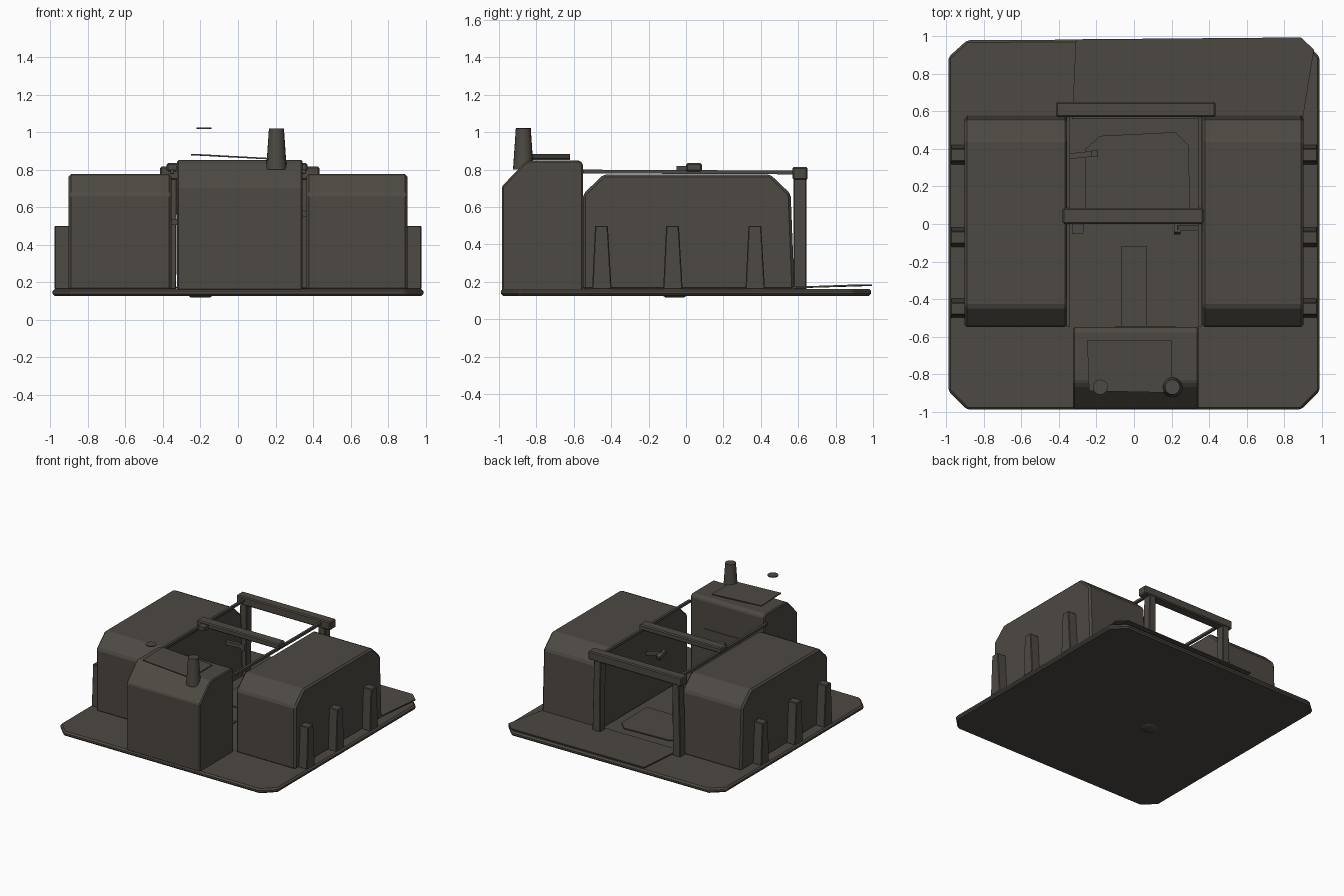
import bpy, bmesh, math
from mathutils import Vector

if "Cube" in bpy.data.objects:
    bpy.data.objects.remove(bpy.data.objects["Cube"], do_unlink=True)

paint = bpy.data.materials.new("dark warm grey")
paint.use_nodes = True
GREY = (0.075, 0.066, 0.055, 1)
paint.diffuse_color = GREY
paint.node_tree.nodes["Principled BSDF"].inputs["Base Color"].default_value = GREY


def finish(name, bm, bevel=0.0):
    bmesh.ops.recalc_face_normals(bm, faces=bm.faces)
    mesh = bpy.data.meshes.new(name)
    bm.to_mesh(mesh)
    bm.free()
    mesh.materials.append(paint)
    ob = bpy.data.objects.new(name, mesh)
    bpy.context.collection.objects.link(ob)
    if bevel:
        mod = ob.modifiers.new("edge", "BEVEL")
        mod.width = bevel
        mod.segments = 1
        mod.limit_method = "ANGLE"
    return ob


def prism(name, points, offset, bevel=0.0):
    """Extrude a planar outline along an offset vector."""
    bm = bmesh.new()
    face = bm.faces.new([bm.verts.new(p) for p in points])
    out = bmesh.ops.extrude_face_region(bm, geom=[face])
    moved = [g for g in out["geom"] if isinstance(g, bmesh.types.BMVert)]
    bmesh.ops.translate(bm, verts=moved, vec=Vector(offset))
    return finish(name, bm, bevel)


def side_profile(name, x0, x1, outline, bevel):
    return prism(name, [(x0, y, z) for y, z in outline], (x1 - x0, 0, 0), bevel)


def box(name, x0, x1, y0, y1, z0, z1, bevel=0.0):
    return prism(name, [(x0, y0, z0), (x1, y0, z0), (x1, y1, z0), (x0, y1, z0)],
                 (0, 0, z1 - z0), bevel)


def bar(name, start, end, width):
    a, b = Vector(start), Vector(end)
    bm = bmesh.new()
    bmesh.ops.create_cube(bm, size=1)
    bmesh.ops.scale(bm, vec=(width, width, (b - a).length), verts=bm.verts)
    ob = finish(name, bm)
    ob.location = (a + b) / 2
    ob.rotation_euler = (b - a).to_track_quat("Z", "Y").to_euler()
    return ob


def cone(name, x, y, z0, z1, r0, r1, sides=20):
    bm = bmesh.new()
    bmesh.ops.create_cone(bm, cap_ends=True, segments=sides, radius1=r0,
                          radius2=r1, depth=z1 - z0)
    ob = finish(name, bm)
    ob.location = (x, y, (z0 + z1) / 2)
    bpy.context.view_layer.objects.active = ob
    ob.select_set(True)
    bpy.ops.object.shade_smooth_by_angle(angle=math.radians(35))
    ob.select_set(False)
    return ob


# Base slab with cut corners
s, c = 0.99, 0.10
corners = [(c - s, -s), (s - c, -s), (s, c - s), (s, s - c),
           (s - c, s), (c - s, s - 0.01), (-s, s - c), (-s, c - s)]
prism("base_slab", [(x, y, 0.125) for x, y in corners], (0, 0, 0.038), 0.012)
cone("base_drain", -0.2, -0.06, 0.117, 0.13, 0.05, 0.07)

# Thin rear floor sheet
prism("rear_floor_sheet", [(-0.33, 0.56, 0.165), (0.9, 0.56, 0.165), (0.96, 0.93, 0.178),
                           (0.89, 0.995, 0.178), (-0.31, 0.985, 0.178)], (0, 0, 0.009))

# Side housings with sloped front and rear shoulders
housing = [(-0.55, 0.155), (-0.55, 0.67), (-0.44, 0.775), (0.45, 0.775),
           (0.56, 0.67), (0.58, 0.155)]
side_profile("left_housing", 0.365, 0.905, housing, 0.014)
side_profile("right_housing", -0.905, -0.355, housing, 0.014)

# Front housing
side_profile("front_housing", -0.325, 0.345,
             [(-0.985, 0.155), (-0.985, 0.71), (-0.87, 0.83), (-0.84, 0.85),
              (-0.57, 0.85), (-0.55, 0.83), (-0.55, 0.155)], 0.008)
prism("front_roof_sheet", [(-0.25, -0.62, 0.876), (0.2, -0.62, 0.852),
                           (0.2, -0.9, 0.852), (-0.24, -0.89, 0.876)], (0, 0, 0.008))
box("rear_panel_plate", -0.1, 0.22, -0.552, -0.543, 0.35, 0.6)
cone("chimney", 0.205, -0.87, 0.8, 1.02, 0.055, 0.04)
cone("chimney_cap", -0.18, -0.87, 1.017, 1.024, 0.04, 0.04)

# Tapered buttresses on both sides
for side, label in ((1, "left"), (-1, "right")):
    for i, y in enumerate((-0.45, -0.07, 0.37)):
        foot = [(y - 0.052, 0.16), (y + 0.052, 0.16), (y + 0.032, 0.5), (y - 0.036, 0.5)]
        prism(f"{label}_buttress_{i + 1}", [(side * 0.9, a, z) for a, z in foot],
              (side * 0.078, 0, 0), 0.005)

    # Frame rails and rear posts
    bar(f"{label}_rail", (side * 0.35, -0.55, 0.79), (side * 0.35, 0.6, 0.785), 0.02)
    prism(f"{label}_rear_post", [(side * 0.33, 0.575, 0.16), (side * 0.40, 0.575, 0.16),
                                 (side * 0.385, 0.575, 0.76), (side * 0.325, 0.575, 0.76)],
          (0, 0.07, 0), 0.005)

# Cross beams
box("rear_beam", -0.415, 0.435, 0.57, 0.65, 0.745, 0.815, 0.008)
box("middle_beam", -0.38, 0.37, 0.0, 0.085, 0.79, 0.835, 0.008)
box("middle_beam_bracket", -0.33, -0.27, -0.05, 0.01, 0.79, 0.82)

# Cab fittings: floor sheet, pedal strip, control lever and handle
prism("cab_floor_sheet", [(-0.26, 0.08, 0.165), (0.3, 0.08, 0.165), (0.29, 0.42, 0.168),
                          (0.22, 0.49, 0.17), (-0.18, 0.47, 0.17), (-0.26, 0.4, 0.168)],
      (0, 0, 0.009))
box("floor_strip", -0.07, 0.07, -0.55, -0.12, 0.16, 0.172)
bar("control_lever", (-0.36, 0.36, 0.52), (-0.21, 0.375, 0.52), 0.03)
bar("lever_grip", (-0.21, 0.375, 0.49), (-0.21, 0.375, 0.55), 0.035)
bar("wall_handle_arm", (0.37, -0.02, 0.56), (0.23, -0.02, 0.6), 0.03)
bar("wall_handle_grip", (0.23, -0.05, 0.6), (0.23, 0.03, 0.57), 0.035)
